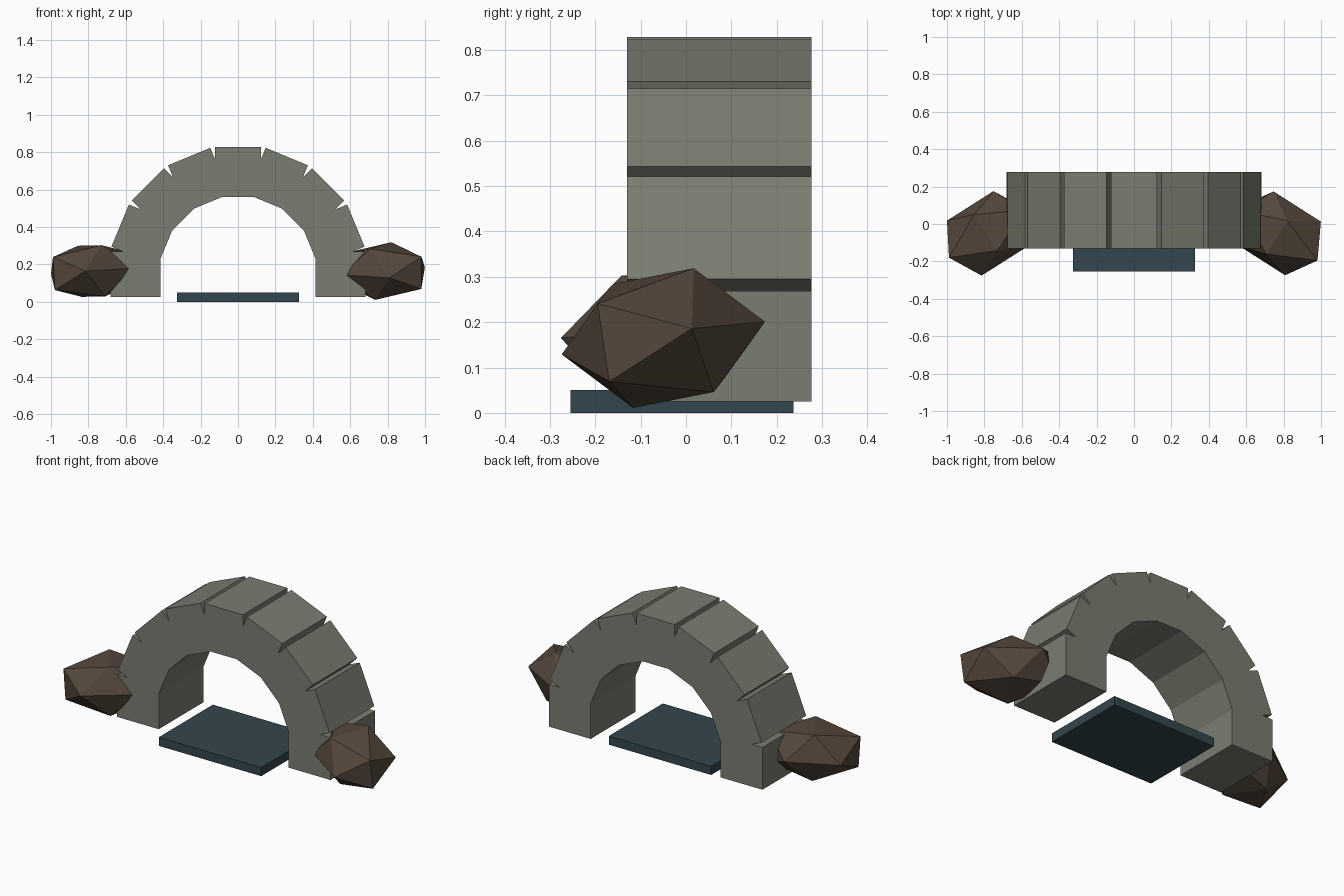
import bpy, bmesh, math
from mathutils import Vector

if "Cube" in bpy.data.objects:
    bpy.data.objects.remove(bpy.data.objects["Cube"])


def material(name, rgb):
    m = bpy.data.materials.new(name)
    m.diffuse_color = (*rgb, 1)
    m.use_nodes = True
    m.node_tree.nodes["Principled BSDF"].inputs["Base Color"].default_value = m.diffuse_color
    return m


stone = material("grey_stone", (0.195, 0.205, 0.165))
brown = material("brown_rock", (0.089, 0.063, 0.045))
slate = material("dark_slate", (0.034, 0.061, 0.074))


def finish(bm, name, mat, loc=(0, 0, 0)):
    bmesh.ops.recalc_face_normals(bm, faces=bm.faces[:])
    me = bpy.data.meshes.new(name)
    bm.to_mesh(me)
    bm.free()
    me.materials.append(mat)
    ob = bpy.data.objects.new(name, me)
    ob.location = loc
    bpy.context.collection.objects.link(ob)
    return ob


# Arch: nine straight blocks fanned over a half circle, with V notches between
STEP = math.radians(22.5)
R_IN, R_OUT, HALF, CZ = 0.415, 0.682, 0.122, 0.147
Y0, Y1 = -0.13, 0.277


def polar(along, radial, angle):
    """Point in a block's own frame, turned by angle away from vertical."""
    s, c = math.sin(angle), math.cos(angle)
    return (along * c + radial * s, CZ - along * s + radial * c)


outline = []
for k in range(-4, 5):
    outline += [polar(-HALF, R_OUT, k * STEP), polar(HALF, R_OUT, k * STEP)]
    if k < 4:
        outline.append(polar(0, HALF / math.sin(STEP / 2), (k + 0.5) * STEP))
outline.append(polar(HALF, R_IN, 4 * STEP))
for k in range(3, -5, -1):
    outline.append(polar(0, R_IN / math.cos(STEP / 2), (k + 0.5) * STEP))
outline.append(polar(-HALF, R_IN, -4 * STEP))

bm = bmesh.new()
face = bm.faces.new([bm.verts.new((x, Y0, z)) for x, z in outline])
ext = bmesh.ops.extrude_face_region(bm, geom=[face], use_keep_orig=True)
moved = [v for v in ext["geom"] if isinstance(v, bmesh.types.BMVert)]
bmesh.ops.translate(bm, verts=moved, vec=(0, Y1 - Y0, 0))
finish(bm, "stone_arch", stone)

# Floor slab under the arch
bm = bmesh.new()
bmesh.ops.create_cube(bm, size=1)
bmesh.ops.scale(bm, verts=bm.verts[:], vec=(0.654, 0.492, 0.05))
finish(bm, "floor_slab", slate, (0, -0.009, 0.025))


# Rocks: stretched twenty-sided stones, each from six half-axes and their opposites
def rock(name, centre, axes):
    bm = bmesh.new()
    for a in axes:
        for s in (1, -1):
            bm.verts.new(Vector(a) * s)
    bmesh.ops.convex_hull(bm, input=bm.verts[:])
    finish(bm, name, brown, centre)


rock("right_rock", (0.777, -0.05, 0.165), [
    (0.222, 0.063, 0.021), (0.043, 0.067, 0.154), (-0.031, 0.224, 0.036),
    (0.07, 0.111, -0.119), (0.203, -0.119, -0.096), (0.204, -0.145, 0.076)])
rock("left_rock", (-0.783, -0.05, 0.165), [
    (-0.217, 0.068, -0.014), (-0.073, 0.1, 0.135), (0.032, 0.226, 0.0),
    (-0.053, 0.092, -0.138), (-0.196, -0.126, -0.102), (-0.206, -0.13, 0.075)])
